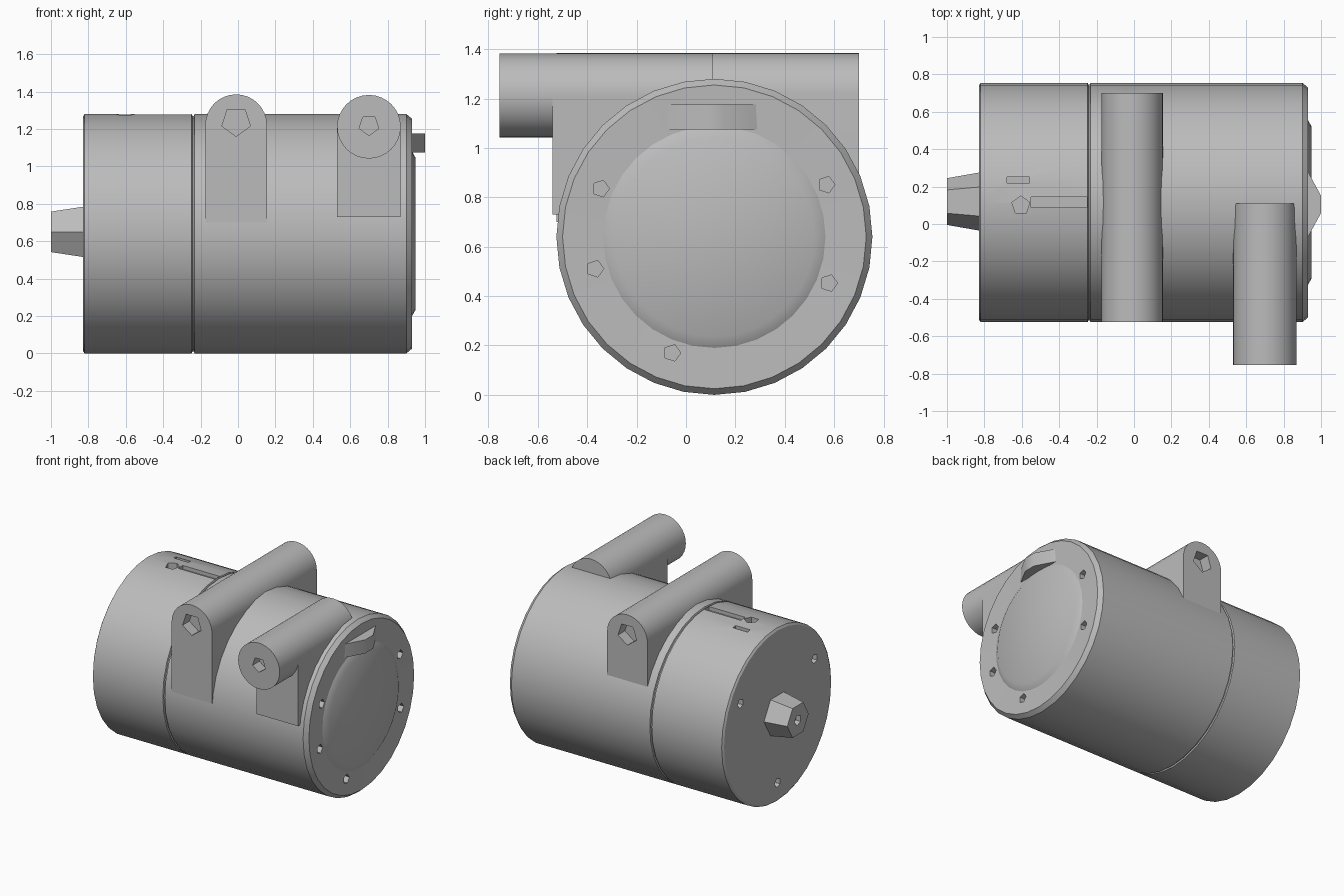
import bpy, bmesh, math
from mathutils import Matrix, Vector

if "Cube" in bpy.data.objects:
    bpy.data.objects.remove(bpy.data.objects["Cube"])

metal = bpy.data.materials.new("plain_grey")
metal.use_nodes = True
GREY = (0.5, 0.5, 0.5, 1)
metal.diffuse_color = GREY
metal.node_tree.nodes["Principled BSDF"].inputs["Base Color"].default_value = GREY

CY, CZ, R = 0.115, 0.64, 0.64      # housing axis and radius


def finish(bm, name):
    bmesh.ops.recalc_face_normals(bm, faces=bm.faces)
    mesh = bpy.data.meshes.new(name)
    bm.to_mesh(mesh)
    bm.free()
    obj = bpy.data.objects.new(name, mesh)
    bpy.context.collection.objects.link(obj)
    mesh.materials.append(metal)
    return obj


def turned(name, profile, sides, y=CY, z=CZ):
    """Solid of revolution about an x-parallel axis, from (x, radius) pairs."""
    bm = bmesh.new()
    rings = []
    for x, r in profile:
        angles = [2 * math.pi * i / sides for i in range(sides)]
        rings.append([bm.verts.new((x, y + r * math.cos(a), z + r * math.sin(a))) for a in angles])
    for a, b in zip(rings, rings[1:]):
        for i in range(sides):
            j = (i + 1) % sides
            bm.faces.new((a[i], a[j], b[j], b[i]))
    bm.faces.new(rings[0])
    bm.faces.new(rings[-1])
    return finish(bm, name)


def extruded(name, outline, y0, y1):
    """Extrude an (x, z) outline along y."""
    bm = bmesh.new()
    face = bm.faces.new([bm.verts.new((x, y0, z)) for x, z in outline])
    ext = bmesh.ops.extrude_face_region(bm, geom=[face])["geom"]
    bmesh.ops.translate(bm, vec=(0, y1 - y0, 0),
                        verts=[v for v in ext if isinstance(v, bmesh.types.BMVert)])
    return finish(bm, name)


def arc(x, z, r, start, end, steps):
    pts = [math.radians(start + (end - start) * i / steps) for i in range(steps + 1)]
    return [(x + r * math.cos(a), z + r * math.sin(a)) for a in pts]


def rod(name, centre, r, depth, axis, sides=6):
    bm = bmesh.new()
    rot = Vector((0, 0, 1)).rotation_difference(Vector(axis)).to_matrix().to_4x4()
    bmesh.ops.create_cone(bm, cap_ends=True, segments=sides, radius1=r, radius2=r,
                          depth=depth, matrix=Matrix.Translation(centre) @ rot)
    return finish(bm, name)


def block(name, centre, size):
    bm = bmesh.new()
    bmesh.ops.create_cube(bm, size=1, matrix=Matrix.Translation(centre) @ Matrix.Diagonal((*size, 1)))
    return finish(bm, name)


def cut(obj, cutters):
    """Boolean each cutter out of obj, then discard the cutters."""
    bpy.context.view_layer.objects.active = obj
    for c in cutters:
        mod = obj.modifiers.new("cut", "BOOLEAN")
        mod.operation, mod.solver, mod.object = "DIFFERENCE", "EXACT", c
        bpy.ops.object.modifier_apply(modifier=mod.name)
        bpy.data.objects.remove(c)


# Main housing with end chamfers, a seam and a raised end plate
housing = turned("housing", [
    (-0.83, 0.625), (-0.82, R), (-0.248, R), (-0.244, R - 0.01), (-0.236, R - 0.01),
    (-0.232, R), (0.90, R), (0.93, 0.615), (0.925, 0.45), (0.95, 0.405)], 32)

# Bolt holes in both ends, and the keyway on top
holes = []
for x, angles in ((-0.83, (30, 150, 270)), (0.93, (25, 157, 195, 250, 338))):
    for deg in angles:
        a = math.radians(deg)
        holes.append(rod("hole_cutter", (x, CY + 0.5 * math.cos(a), CZ + 0.5 * math.sin(a)),
                         0.035, 0.1, (1, 0, 0), 5))
holes.append(block("keyway_cutter", (-0.4, 0.117, 1.28), (0.3, 0.055, 0.06)))
holes.append(rod("port_cutter", (-0.605, 0.1, 1.27), 0.05, 0.1, (0, 0, 1), 5))
holes.append(block("slit_cutter", (-0.62, 0.235, 1.27), (0.12, 0.03, 0.06)))
cut(housing, holes)

# Cross pipe with its straight-sided saddle
PX, PR, PZ = -0.01, 0.165, 1.22
cross_pipe = extruded("cross_pipe",
                      [(PX - PR, 0.7), (PX + PR, 0.7)] + arc(PX, PZ, PR, 0, 180, 16), -0.525, 0.70)
cut(cross_pipe, [rod("bore_cutter", (PX, y, 1.24), 0.08, 0.16, (0, 1, 0), 5) for y in (-0.525, 0.70)])

# Outlet pipe overhanging the front, and the saddle beneath it
QX, QR, QZ = 0.70, 0.17, 1.212
outlet_pipe = extruded("outlet_pipe", arc(QX, QZ, QR, 0, 348.75, 31), -0.755, 0.11)
cut(outlet_pipe, [rod("bore_cutter", (QX, -0.755, 1.22), 0.055, 0.16, (0, 1, 0), 5)])
outlet_saddle = extruded("outlet_saddle",
                         [(QX - QR, 0.73), (QX + QR, 0.73), (QX + QR, QZ), (QX - QR, QZ)], -0.54, 0.11)

# Tapered drive shaft with a centre hole
shaft = turned("drive_shaft", [(-1.0, 0.125), (-0.8, 0.16)], 6, 0.12, 0.65)
cut(shaft, [rod("centre_cutter", (-1.0, 0.12, 0.65), 0.04, 0.08, (1, 0, 0), 5)])

# Wedge-shaped lug on the end plate
lug = block("end_lug", (0.95, 0.105, 1.125), (0.1, 0.46, 0.1))
for v in lug.data.vertices:
    if v.co.x > 0.95:
        v.co.y = 0.105 + (v.co.y - 0.105) * 0.2

# Smooth shading with crisp edges
bpy.ops.object.select_all(action="DESELECT")
for obj in (housing, cross_pipe, outlet_pipe, outlet_saddle, shaft, lug):
    obj.select_set(True)
bpy.context.view_layer.objects.active = housing
bpy.ops.object.shade_smooth_by_angle(angle=math.radians(30))
